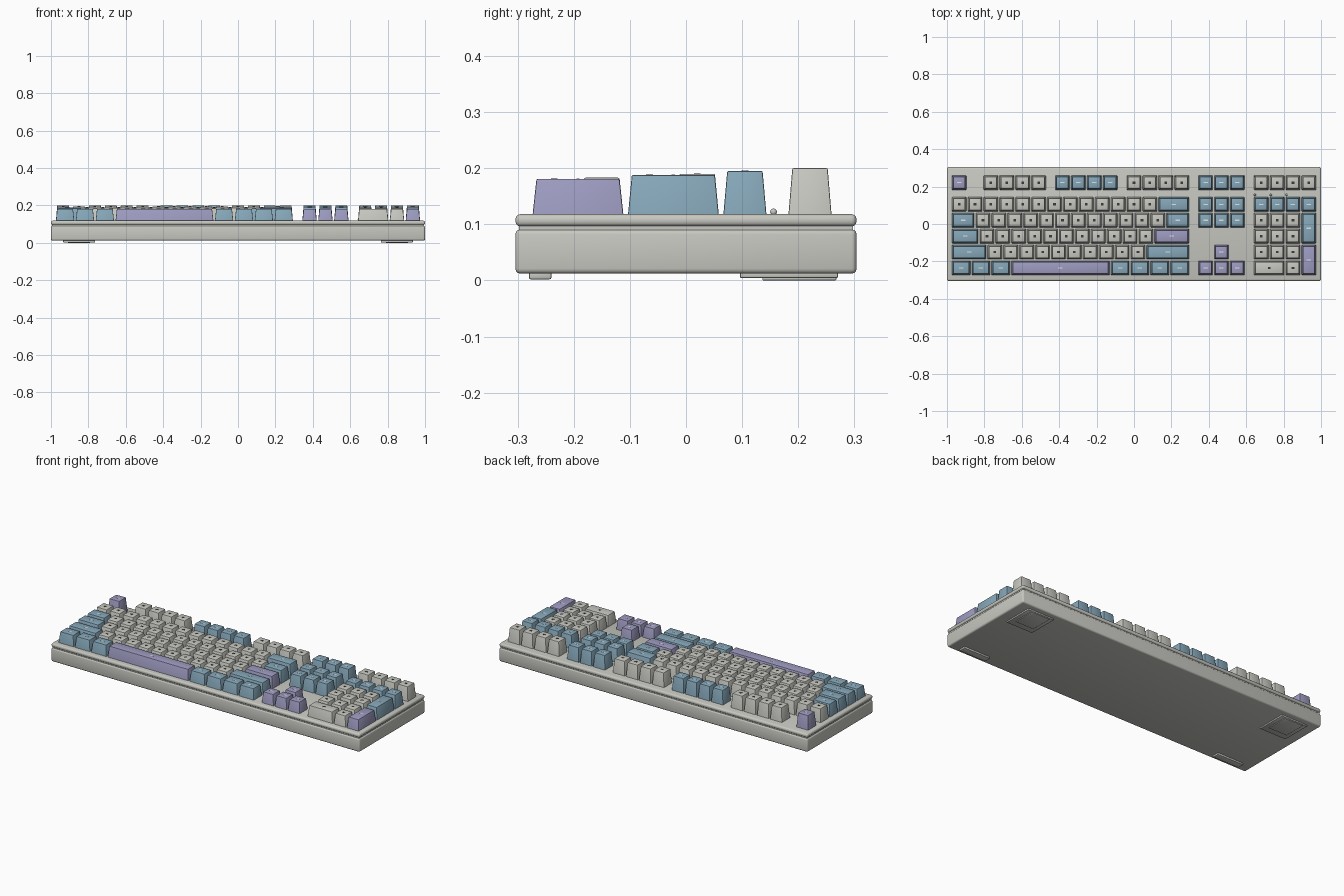
import bpy, bmesh
from mathutils import Vector, Matrix

if "Cube" in bpy.data.objects:
    bpy.data.objects.remove(bpy.data.objects["Cube"], do_unlink=True)


def material(name, rgb):
    m = bpy.data.materials.new(name)
    m.use_nodes = True
    m.diffuse_color = (*rgb, 1)
    m.node_tree.nodes["Principled BSDF"].inputs["Base Color"].default_value = (*rgb, 1)
    return m


GREY = material("warm grey plastic", (0.58, 0.58, 0.54))
BLUE = material("dusty blue plastic", (0.24, 0.39, 0.49))
PURPLE = material("lavender plastic", (0.34, 0.33, 0.53))
DARK = material("charcoal print", (0.04, 0.04, 0.04))
PALE = material("pale print", (0.75, 0.78, 0.8))


def finish(name, bm, mats):
    mesh = bpy.data.meshes.new(name)
    bm.to_mesh(mesh)
    bm.free()
    obj = bpy.data.objects.new(name, mesh)
    bpy.context.collection.objects.link(obj)
    for m in mats:
        mesh.materials.append(m)
    bpy.ops.object.select_all(action="DESELECT")
    bpy.context.view_layer.objects.active = obj
    obj.select_set(True)
    bpy.ops.object.shade_smooth_by_angle()
    return obj


def add_box(bm, lo, hi, taper=0):
    """Box between two corners, its top drawn in by taper on every side."""
    lo, hi = Vector(lo), Vector(hi)
    size, mid = hi - lo, (lo + hi) / 2
    verts = bmesh.ops.create_cube(bm, size=1)["verts"]
    for v in verts:
        inset = taper if v.co.z > 0 else 0
        v.co.x *= size.x - 2 * inset
        v.co.y *= size.y - 2 * inset
        v.co.z *= size.z
        v.co += mid
    return verts


def box(name, lo, hi, mat, radius=0, segments=3):
    bm = bmesh.new()
    add_box(bm, lo, hi)
    if radius:
        bmesh.ops.bevel(bm, geom=bm.edges[:], offset=radius, segments=segments,
                        profile=0.5, affect="EDGES")
    return finish(name, bm, [mat])


# Case: lower shell, recessed seam, upper lip
box("lower_case", (-1, -0.304, 0.012), (1, 0.304, 0.091), GREY, 0.009)
box("case_seam", (-0.994, -0.298, 0.08), (0.994, 0.298, 0.1), GREY)
box("upper_case", (-1, -0.304, 0.096), (1, 0.304, 0.118), GREY, 0.009)

# Key layout
U = 0.085
LEFT = -11.5 * U
ROW_Y = [0.221, 0.105, 0.02, -0.065, -0.15, -0.235]
ROW_TOP = [0.2, 0.195, 0.19, 0.188, 0.183, 0.181]
PLATE = 0.116


def key(name, row, start, width, mat, rows=1):
    gap = 0.004
    x0, x1 = LEFT + start * U + gap, LEFT + (start + width) * U - gap
    y1 = ROW_Y[row] + U / 2 - gap
    y0 = ROW_Y[row + rows - 1] - U / 2 + gap
    top = ROW_TOP[row + rows - 1]
    bm = bmesh.new()
    add_box(bm, (x0, y0, PLATE), (x1, y1, top), 0.007)
    edges = [e for e in bm.edges if max(v.co.z for v in e.verts) > PLATE + 0.01]
    bmesh.ops.bevel(bm, geom=edges, offset=0.0025, segments=2, profile=0.5, affect="EDGES")
    # Plain printed mark on the cap
    w, h = (0.007, 0.006) if mat is GREY else (0.012, 0.003)
    cx, cy = (x0 + x1) / 2, (y0 + y1) / 2
    old = set(bm.faces)
    add_box(bm, (cx - w, cy - h, top - 0.001), (cx + w, cy + h, top + 0.0006))
    for f in bm.faces:
        if f not in old:
            f.material_index = 1
    finish(name, bm, [mat, DARK if mat is GREY else PALE])


def run(name, row, start, widths, mat):
    for i, w in enumerate(widths):
        key(f"{name}_{i + 1}", row, start, w, mat)
        start += w


# Function row
key("escape_key", 0, 0, 1, PURPLE)
run("function_key_left", 0, 2, [1] * 4, GREY)
run("function_key_middle", 0, 6.5, [1] * 4, BLUE)
run("function_key_right", 0, 11, [1] * 4, GREY)
run("system_key", 0, 15.5, [1] * 3, BLUE)
run("media_key", 0, 19, [1] * 4, GREY)

# Main block
run("number_key", 1, 0, [1] * 13, GREY)
key("backspace_key", 1, 13, 2, BLUE)
key("tab_key", 2, 0, 1.5, BLUE)
run("upper_letter_key", 2, 1.5, [1] * 12, GREY)
key("backslash_key", 2, 13.5, 1.5, BLUE)
key("caps_key", 3, 0, 1.75, BLUE)
run("home_letter_key", 3, 1.75, [1] * 11, GREY)
key("enter_key", 3, 12.75, 2.25, PURPLE)
key("left_shift_key", 4, 0, 2.25, BLUE)
run("lower_letter_key", 4, 2.25, [1] * 10, GREY)
key("right_shift_key", 4, 12.25, 2.75, BLUE)
run("left_modifier_key", 5, 0, [1.25] * 3, BLUE)
key("space_bar", 5, 3.75, 6.25, PURPLE)
run("right_modifier_key", 5, 10, [1.25] * 4, BLUE)

# Navigation and arrow keys
for r in (1, 2):
    run(f"navigation_key_row{r}", r, 15.5, [1] * 3, BLUE)
key("up_arrow_key", 4, 16.5, 1, PURPLE)
run("arrow_key", 5, 15.5, [1] * 3, PURPLE)

# Number pad
run("pad_operator_key", 1, 19, [1] * 4, BLUE)
for r in (2, 3, 4):
    run(f"pad_key_row{r}", r, 19, [1] * 3, GREY)
run("pad_bottom_key", 5, 19, [2, 1], GREY)
key("pad_plus_key", 2, 22, 1, BLUE, rows=2)
key("pad_enter_key", 4, 22, 1, PURPLE, rows=2)

# Indicator lights
for i in range(3):
    bm = bmesh.new()
    bmesh.ops.create_uvsphere(bm, u_segments=16, v_segments=8, radius=0.006,
                              matrix=Matrix.Translation((LEFT + (19.1 + i) * U, 0.156, 0.122)))
    finish(f"indicator_light_{i + 1}", bm, [GREY])

# Feet: front pads, rear frames with folding legs
for side, s in (("left", 1), ("right", -1)):
    def foot(part, xa, xb, y0, y1, z0, z1, mat=GREY, radius=0.003):
        box(f"{side}_{part}", (min(s * xa, s * xb), y0, z0),
            (max(s * xa, s * xb), y1, z1), mat, radius, 2)
    foot("front_foot", 0.765, 0.935, -0.28, -0.24, 0.002, 0.016)
    foot("rear_foot_frame", 0.765, 0.935, 0.096, 0.271, 0.004, 0.016)
    foot("folding_leg", 0.79, 0.91, 0.136, 0.268, 0, 0.008, GREY, 0.002)
